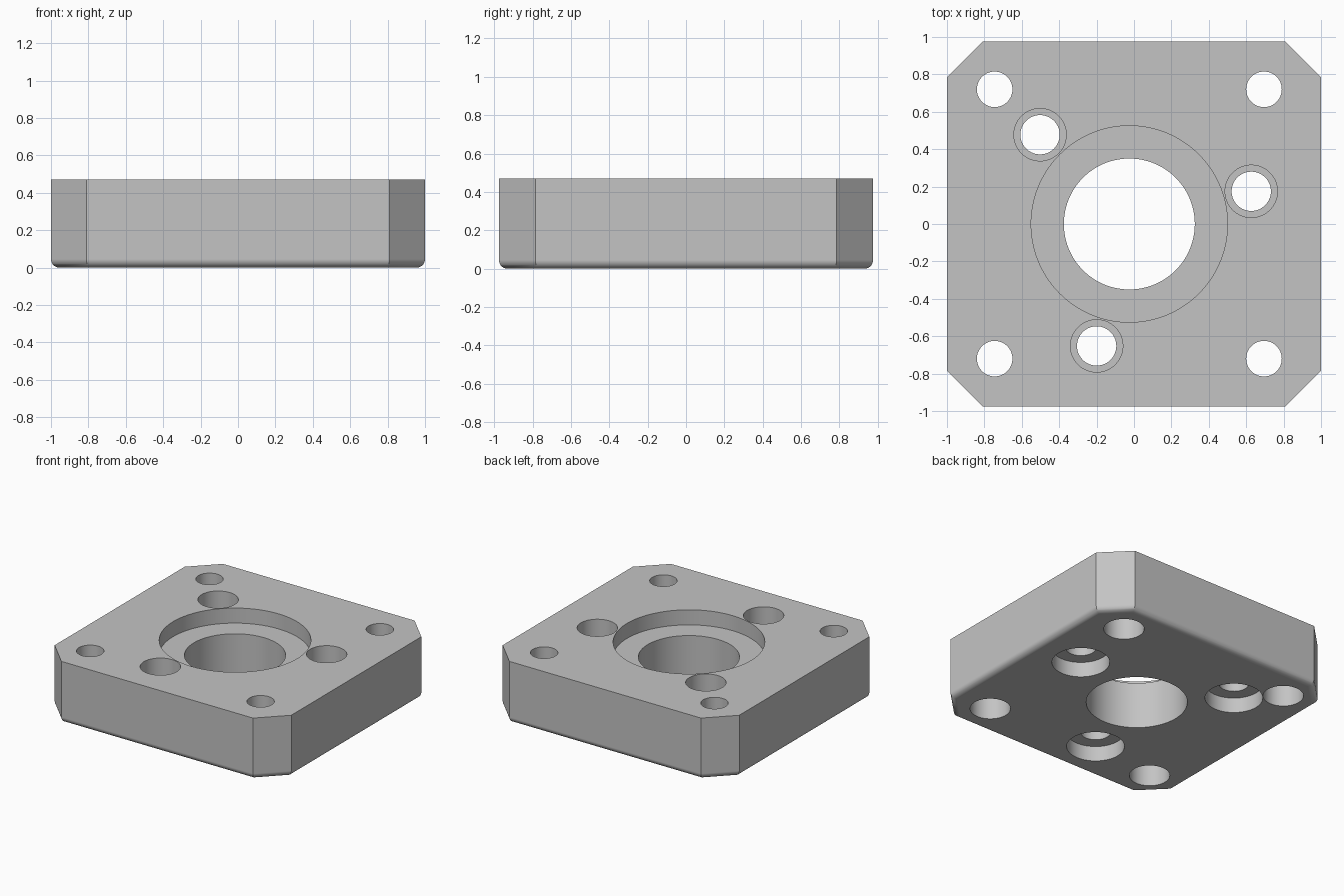
import bpy
import bmesh
from math import cos, sin, pi, radians

cube = bpy.data.objects.get("Cube")
if cube:
    bpy.data.objects.remove(cube, do_unlink=True)

HALF_X, HALF_Y, HEIGHT = 1.0, 0.975, 0.47
CORNER = 0.19       # corner cut
FILLET = 0.045      # rounded bottom rim
BORE_X = -0.025     # the hole pattern sits slightly off centre
OVER = 0.05         # cutter overshoot beyond the plate

steel = bpy.data.materials.new("plain_grey")
steel.use_nodes = True
grey = (0.55, 0.55, 0.55, 1)
steel.diffuse_color = grey
steel.node_tree.nodes["Principled BSDF"].inputs["Base Color"].default_value = grey


def make_object(name, bm):
    bmesh.ops.recalc_face_normals(bm, faces=bm.faces)
    mesh = bpy.data.meshes.new(name)
    bm.to_mesh(mesh)
    bm.free()
    mesh.materials.append(steel)
    obj = bpy.data.objects.new(name, mesh)
    bpy.context.collection.objects.link(obj)
    return obj


def stepped_cutter(name, x, y, steps, sides=96):
    """Closed round cutter; steps lists (radius, z) from bottom to top."""
    bm = bmesh.new()
    rings = [[bm.verts.new((x + r * cos(2 * pi * i / sides),
                            y + r * sin(2 * pi * i / sides), z))
              for i in range(sides)] for r, z in steps]
    for low, high in zip(rings, rings[1:]):
        for i in range(sides):
            j = (i + 1) % sides
            bm.faces.new((low[i], low[j], high[j], high[i]))
    bm.faces.new(rings[0][::-1])
    bm.faces.new(rings[-1])
    obj = make_object(name, bm)
    obj.hide_render = True
    return obj


# Plate: chamfered rectangle, extruded, with a rounded bottom rim
bm = bmesh.new()
cx, cy = HALF_X - CORNER, HALF_Y - CORNER
outline = [(cx, -HALF_Y), (HALF_X, -cy), (HALF_X, cy), (cx, HALF_Y),
           (-cx, HALF_Y), (-HALF_X, cy), (-HALF_X, -cy), (-cx, -HALF_Y)]
base = bm.faces.new([bm.verts.new((x, y, 0)) for x, y in outline])
top = bmesh.ops.extrude_face_region(bm, geom=[base], use_keep_orig=True)["geom"]
bmesh.ops.translate(bm, vec=(0, 0, HEIGHT),
                    verts=[v for v in top if isinstance(v, bmesh.types.BMVert)])
bmesh.ops.recalc_face_normals(bm, faces=bm.faces)
rim = [e for e in bm.edges if all(v.co.z < 0.01 for v in e.verts)]
bmesh.ops.bevel(bm, geom=rim, offset=FILLET, segments=8, profile=0.5,
                affect='EDGES')
plate = make_object("plate", bm)

# Central bore with a wide recess at the top
LOW, HIGH = -OVER, HEIGHT + OVER
cutters = [stepped_cutter("central_bore_cutter", BORE_X, 0,
                          [(0.35, LOW), (0.35, 0.355), (0.525, 0.355), (0.525, HIGH)],
                          sides=160)]

# Corner holes, wider from below
for sx in (-1, 1):
    for sy in (-1, 1):
        cutters.append(stepped_cutter(
            "corner_hole_cutter", BORE_X + sx * 0.72, sy * 0.72,
            [(0.14, LOW), (0.14, 0.25), (0.095, 0.25), (0.095, HIGH)]))

# Three screw holes around the bore, recessed from both sides
for angle in (15, 135, 255):
    a = radians(angle)
    cutters.append(stepped_cutter(
        "screw_hole_cutter", BORE_X + 0.675 * cos(a), 0.675 * sin(a),
        [(0.2, LOW), (0.2, 0.115), (0.105, 0.115), (0.105, 0.24),
         (0.14, 0.24), (0.14, HIGH)]))

# Cut every hole, then remove the cutters
bpy.ops.object.select_all(action='DESELECT')
bpy.context.view_layer.objects.active = plate
plate.select_set(True)
for cutter in cutters:
    mod = plate.modifiers.new("hole", 'BOOLEAN')
    mod.operation = 'DIFFERENCE'
    mod.solver = 'EXACT'
    mod.object = cutter
    bpy.ops.object.modifier_apply(modifier=mod.name)
    bpy.data.objects.remove(cutter, do_unlink=True)

# Smooth bores and rim, crisp edges, flat broad faces
bpy.ops.object.shade_smooth_by_angle(angle=radians(30))
weighted = plate.modifiers.new("flat_faces", 'WEIGHTED_NORMAL')
weighted.keep_sharp = True
